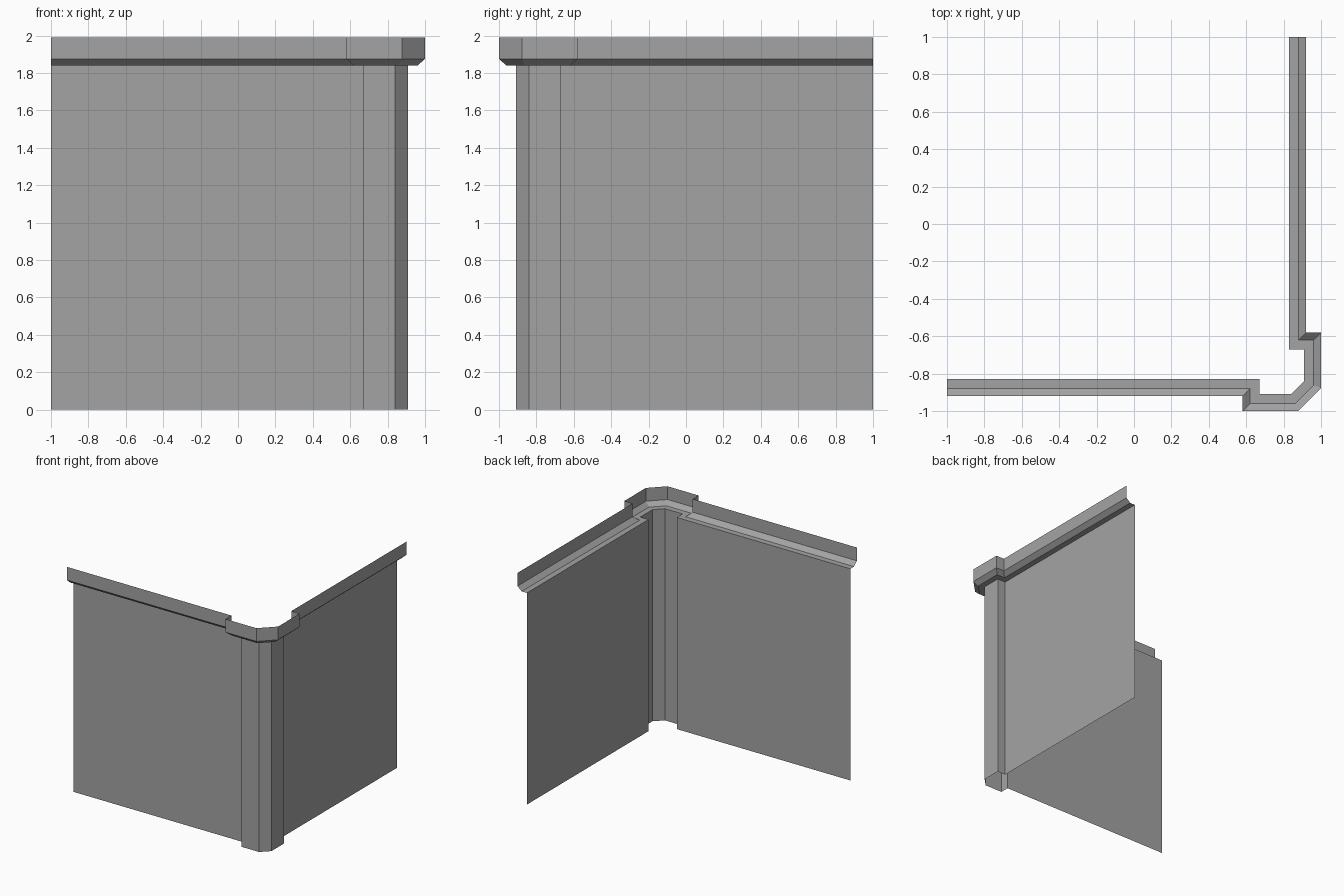
import bpy
import bmesh
from mathutils import Vector

cube = bpy.data.objects.get("Cube")
if cube:
    bpy.data.objects.remove(cube, do_unlink=True)

grey = bpy.data.materials.new("plain_grey")
grey.use_nodes = True
colour = (0.37, 0.37, 0.37, 1)
grey.diffuse_color = colour
grey.node_tree.nodes["Principled BSDF"].inputs["Base Color"].default_value = colour

# Plan of one wing up to the chamfered corner, mirrored across the diagonal
half = [(-1, -0.83), (0.67, -0.83), (0.67, -0.91), (0.84, -0.91)]
path = [Vector(p) for p in half] + [Vector((-y, -x)) for x, y in reversed(half)]


def outward(a, b):
    d = (b - a).normalized()
    return Vector((d.y, -d.x))


def offset_path(points, dist):
    """Shift the plan outward with mitred corners."""
    normals = [outward(a, b) for a, b in zip(points, points[1:])]
    normals = [normals[0]] + normals + [normals[-1]]
    return [p + (m + n) * dist / (1 + m.dot(n))
            for p, m, n in zip(points, normals, normals[1:])]


def sweep(name, profile):
    """Sweep an (outward offset, height) profile along the plan."""
    bm = bmesh.new()
    rows = [[bm.verts.new((p.x, p.y, z)) for p in offset_path(path, d)]
            for d, z in profile]
    for low, high in zip(rows, rows[1:]):
        for i in range(len(path) - 1):
            bm.faces.new((low[i], low[i + 1], high[i + 1], high[i]))
    mesh = bpy.data.meshes.new(name)
    bm.to_mesh(mesh)
    bm.free()
    mesh.materials.append(grey)
    obj = bpy.data.objects.new(name, mesh)
    bpy.context.collection.objects.link(obj)


# Wall sheet with corner column
sweep("corner_wall", [(0, 0), (0, 1.84)])
# Ledge, sloped underside and upright band
sweep("top_trim", [(0, 1.84), (0.05, 1.84), (0.09, 1.875), (0.09, 1.99)])
